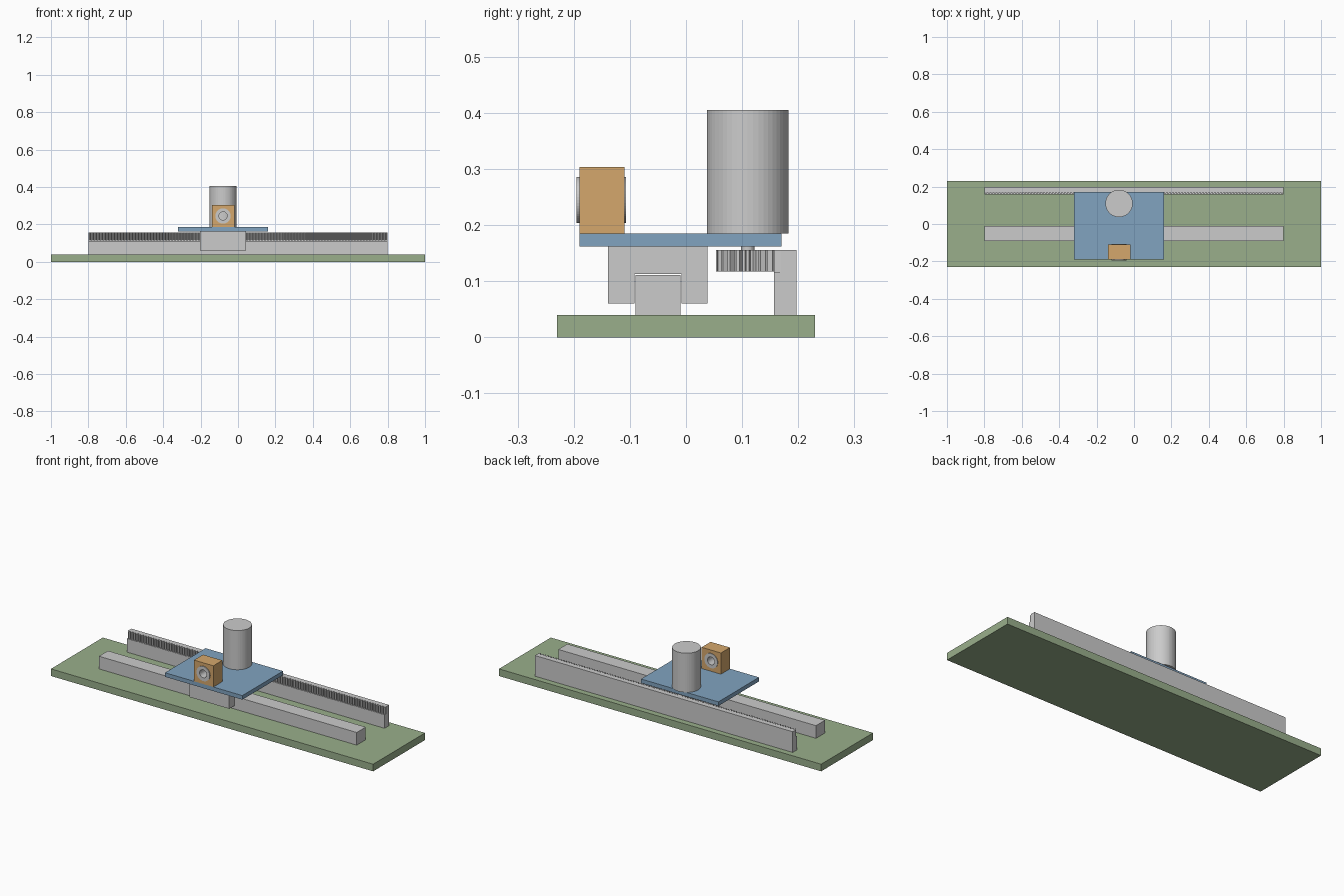
import bpy, bmesh
from math import sin, cos, pi
from mathutils import Matrix

if "Cube" in bpy.data.objects:
    bpy.data.objects.remove(bpy.data.objects["Cube"])


def material(name, rgb):
    m = bpy.data.materials.new(name)
    m.diffuse_color = (*rgb, 1)
    m.use_nodes = True
    m.node_tree.nodes["Principled BSDF"].inputs["Base Color"].default_value = m.diffuse_color
    return m


GREEN = material("green", (0.32, 0.43, 0.26))
BLUE = material("blue", (0.22, 0.37, 0.53))
ORANGE = material("orange", (0.66, 0.39, 0.15))


def finish(name, bm, mat=None):
    bmesh.ops.recalc_face_normals(bm, faces=bm.faces)
    me = bpy.data.meshes.new(name)
    bm.to_mesh(me)
    bm.free()
    ob = bpy.data.objects.new(name, me)
    bpy.context.collection.objects.link(ob)
    if mat:
        me.materials.append(mat)
    return ob


def prism(name, pts, a, b, axis="z", mat=None):
    """Extrude a 2D outline from a to b along an axis."""
    place = {"z": lambda u, v, w: (u, v, w),
             "x": lambda u, v, w: (w, u, v),
             "y": lambda u, v, w: (u, w, v)}[axis]
    bm = bmesh.new()
    face = bm.faces.new([bm.verts.new(place(u, v, a)) for u, v in pts])
    new = bmesh.ops.extrude_face_region(bm, geom=[face])["geom"]
    d = place(0, 0, b - a)
    bmesh.ops.translate(bm, vec=d, verts=[g for g in new if isinstance(g, bmesh.types.BMVert)])
    return finish(name, bm, mat)


def box(name, x0, x1, y0, y1, z0, z1, mat=None):
    return prism(name, [(x0, y0), (x1, y0), (x1, y1), (x0, y1)], z0, z1, mat=mat)


def circle(cx, cy, r, n=48):
    return [(cx + r * cos(2 * pi * i / n), cy + r * sin(2 * pi * i / n)) for i in range(n)]


def cut(ob, cutter):
    mod = ob.modifiers.new("bore", "BOOLEAN")
    mod.object = cutter
    mod.operation = "DIFFERENCE"
    mod.solver = "EXACT"
    cutter.hide_render = True
    cutter.hide_viewport = True


CX, CY = -0.08, 0.11   # motor axis

# Base and guide rail
box("base_plate", -1, 1, -0.23, 0.23, 0, 0.04, GREEN)
box("guide_rail", -0.8, 0.8, -0.09, -0.01, 0.04, 0.111)

# Carriage saddle wrapping the rail, and the plate on top
prism("carriage_block", [(-0.139, 0.06), (-0.092, 0.06), (-0.092, 0.113), (-0.008, 0.113),
                         (-0.008, 0.06), (0.038, 0.06), (0.038, 0.162), (-0.139, 0.162)],
      -0.203, 0.043, "x")
box("carriage_plate", -0.32, 0.16, -0.19, 0.17, 0.162, 0.185, BLUE)

# Toothed rack on its support strip
TEETH, PITCH = 100, 0.016
outline = [(0.8, 0.197), (-0.8, 0.197), (-0.8, 0.169)]
for k in range(TEETH):
    for f, y in ((0.14, 0.169), (0.36, 0.157), (0.64, 0.157), (0.86, 0.169)):
        outline.append((-0.8 + (k + f) * PITCH, y))
outline.append((0.8, 0.169))
prism("rack_teeth", outline, 0.116, 0.156)
box("rack_support", -0.8, 0.8, 0.157, 0.197, 0.04, 0.116)

# Pinion with one tooth meshing straight into a rack gap
gear, N = [], 20
for k in range(N):
    for f, r in ((-0.32, 0.045), (-0.15, 0.057), (0.15, 0.057), (0.32, 0.045)):
        a = pi / 2 + 2 * pi * (k + f) / N
        gear.append((CX + r * cos(a), CY + r * sin(a)))
prism("pinion", gear, 0.117, 0.156)

# Motor and shaft
prism("motor_shaft", circle(CX, CY, 0.012, 24), 0.15, 0.19)
prism("motor_body", circle(CX, CY, 0.073), 0.185, 0.405)

# Bored sensor housing with a ring collar through it
SX, SZ = -0.08, 0.245
housing = box("sensor_housing", -0.14, -0.02, -0.19, -0.11, 0.185, 0.304, ORANGE)
cut(housing, prism("housing_bore_cutter", circle(SX, SZ, 0.035), -0.25, -0.05, "y"))

bm = bmesh.new()
n = 48
loops = [[bm.verts.new((x, y, z)) for x, z in circle(SX, SZ, r, n)]
         for r, y in ((0.041, -0.195), (0.041, -0.107), (0.022, -0.107), (0.022, -0.195))]
for j in range(4):
    a, b = loops[j], loops[(j + 1) % 4]
    for i in range(n):
        bm.faces.new((a[i], a[(i + 1) % n], b[(i + 1) % n], b[i]))
finish("sensor_ring", bm)
